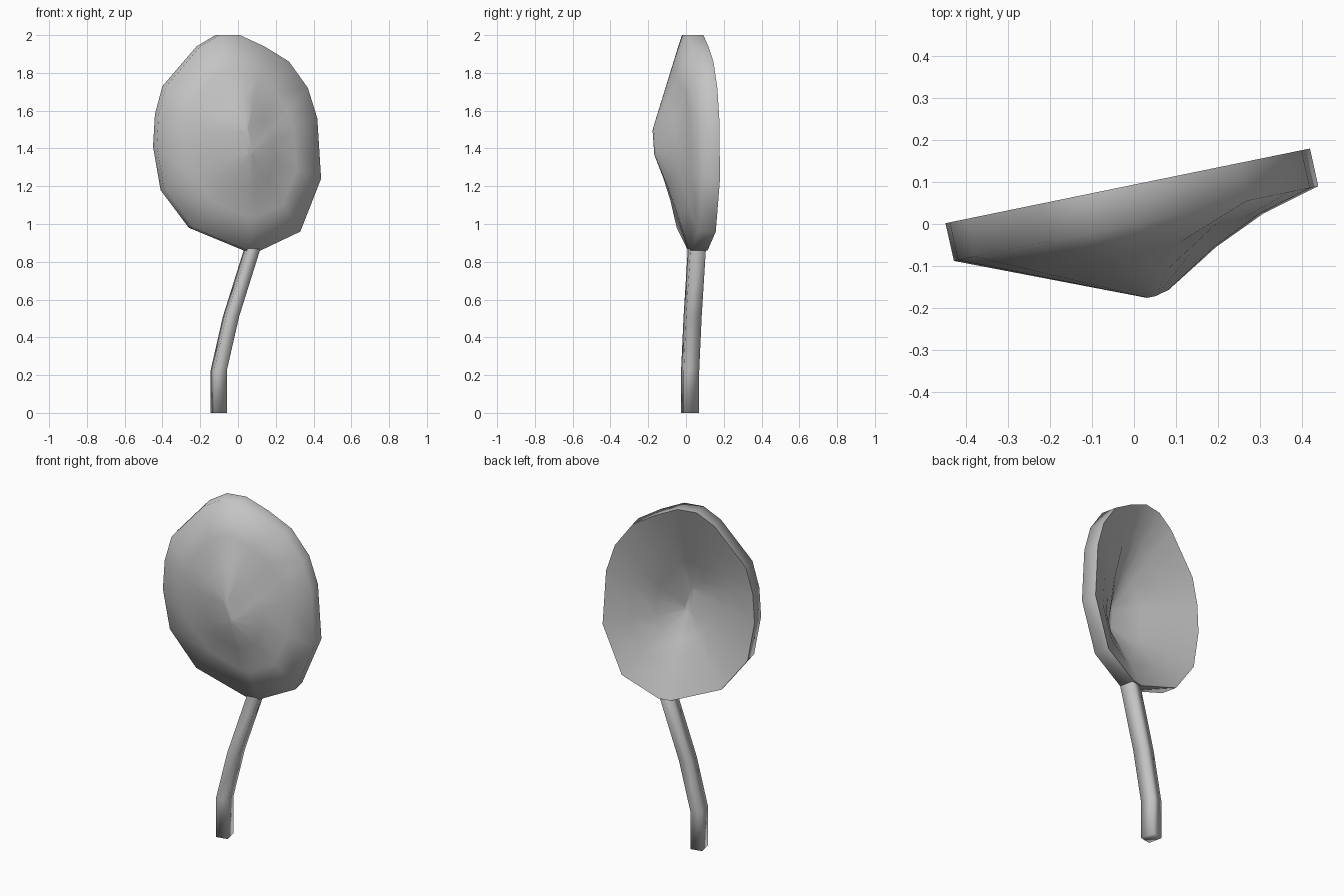
import bpy
import bmesh
from mathutils import Vector

cube = bpy.data.objects.get("Cube")
if cube:
    bpy.data.objects.remove(cube, do_unlink=True)

grey = bpy.data.materials.new("plain grey")
grey.use_nodes = True
GREY = (0.55, 0.55, 0.55, 1)
grey.diffuse_color = GREY
grey.node_tree.nodes["Principled BSDF"].inputs["Base Color"].default_value = GREY


def loft(name, rings, angle):
    """Skin a list of equal-sized closed rings and cap both ends."""
    bm = bmesh.new()
    loops = [[bm.verts.new(p) for p in ring] for ring in rings]
    for a, b in zip(loops, loops[1:]):
        for i in range(len(a)):
            j = (i + 1) % len(a)
            bm.faces.new((a[i], a[j], b[j], b[i]))
    bm.faces.new(loops[0])
    bm.faces.new(loops[-1])
    bmesh.ops.recalc_face_normals(bm, faces=bm.faces)
    mesh = bpy.data.meshes.new(name)
    bm.to_mesh(mesh)
    bm.free()
    mesh.materials.append(grey)
    ob = bpy.data.objects.new(name, mesh)
    bpy.context.collection.objects.link(ob)
    bpy.ops.object.select_all(action="DESELECT")
    ob.select_set(True)
    bpy.context.view_layer.objects.active = ob
    bpy.ops.object.shade_smooth_by_angle(angle=angle)
    return ob


# Bowl-shaped leaf: front rim outline (x, z), clockwise from the top
OUTLINE = [(-0.10, 2.0), (0.01, 2.0), (0.14, 1.94), (0.27, 1.86), (0.37, 1.72),
           (0.42, 1.56), (0.44, 1.24), (0.33, 0.96), (0.12, 0.86), (0.05, 0.86),
           (-0.24, 0.98), (-0.39, 1.18), (-0.43, 1.41), (-0.42, 1.58),
           (-0.38, 1.73), (-0.20, 1.94)]
# Ends of the short ridge at the front of the bowl
RIDGE_TOP = Vector((0.05, -0.18, 1.49))
RIDGE_BOTTOM = Vector((0.066, -0.174, 1.38))
# Offset from front skin to back skin, at the ridge and at the rim
THICK_MID = Vector((0.01, 0.045, -0.07))
THICK_RIM = Vector((-0.02, 0.09, 0))


def leaf_ring(t, back):
    ring = []
    for x, z in OUTLINE:
        rim = Vector((x, 0.205 * x, z))
        low = x > 0.2 or z < 1.3
        p = (RIDGE_BOTTOM if low else RIDGE_TOP).lerp(rim, t)
        # hollow the right side, and more gently the bottom
        if low:
            p.y += (0.12 if x > 0.2 else 0.05) * t * (1 - t)
        if back:
            p += THICK_MID.lerp(THICK_RIM, t)
        ring.append(p)
    return ring


STEPS = (0.04, 0.35, 0.65, 1)
loft("leaf_bowl",
     [leaf_ring(t, False) for t in STEPS] + [leaf_ring(t, True) for t in reversed(STEPS)],
     1.45)

# Bent stem with a turned rectangular section, tapering into the leaf
ACROSS = Vector((0.034, 0.007, 0))
DEEP = Vector((-0.009, 0.041, 0))
PATH = [(-0.102, 0.022, 0, 1), (-0.102, 0.022, 0.225, 1), (-0.037, 0.035, 0.51, 1),
        (0.073, 0.057, 0.86, 1), (0.077, -0.01, 1.0, 0.1)]
loft("stem",
     [[Vector((x, y, z)) + s * (ACROSS * u + DEEP * v)
       for u, v in ((-1, -1), (1, -1), (1, 1), (-1, 1))] for x, y, z, s in PATH],
     3.14)
